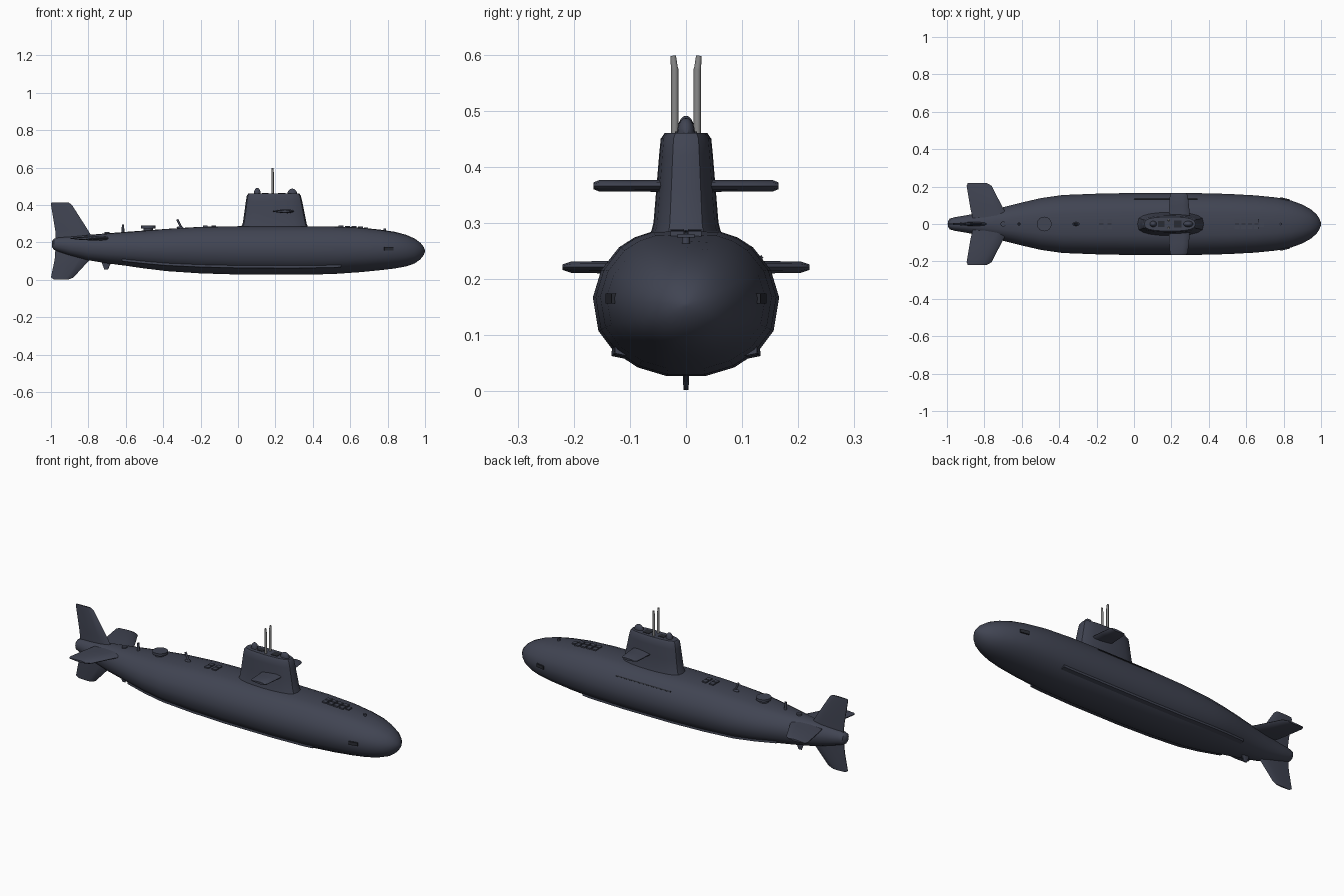
import bpy, bmesh, math
from mathutils import Vector, Matrix

if "Cube" in bpy.data.objects:
    bpy.data.objects.remove(bpy.data.objects["Cube"])


def material(name, rgb):
    m = bpy.data.materials.new(name)
    m.diffuse_color = (*rgb, 1)
    m.use_nodes = True
    m.node_tree.nodes["Principled BSDF"].inputs["Base Color"].default_value = m.diffuse_color
    return m


NAVY = material("dark blue grey", (0.052, 0.058, 0.085))
DARK = material("near black grey", (0.022, 0.024, 0.032))
METAL = material("mast grey", (0.25, 0.25, 0.25))


def finish(name, bm, mat, angle=35):
    bmesh.ops.recalc_face_normals(bm, faces=bm.faces[:])
    me = bpy.data.meshes.new(name)
    bm.to_mesh(me)
    bm.free()
    me.materials.append(mat)
    for p in me.polygons:
        p.use_smooth = True
    me.set_sharp_from_angle(angle=math.radians(angle))
    ob = bpy.data.objects.new(name, me)
    bpy.context.collection.objects.link(ob)
    return ob


def loft(name, rings, mat=NAVY, angle=35):
    bm = bmesh.new()
    vs = [[bm.verts.new(p) for p in r] for r in rings]
    n = len(rings[0])
    for a, b in zip(vs, vs[1:]):
        for i in range(n):
            j = (i + 1) % n
            bm.faces.new((a[i], a[j], b[j], b[i]))
    bm.faces.new(vs[0])
    bm.faces.new(vs[-1])
    return finish(name, bm, mat, angle)


def box(name, centre, size, mat=NAVY, turn=None):
    bm = bmesh.new()
    m = Matrix.Translation(centre) @ (turn or Matrix()) @ Matrix.Diagonal((*size, 1))
    bmesh.ops.create_cube(bm, size=1, matrix=m)
    return finish(name, bm, mat)


def rod(name, a, b, r, mat=NAVY, sides=12, r2=None):
    a, b = Vector(a), Vector(b)
    rot = (b - a).to_track_quat('Z', 'Y').to_matrix().to_4x4()
    bm = bmesh.new()
    bmesh.ops.create_cone(bm, cap_ends=True, segments=sides, radius1=r,
                          radius2=r if r2 is None else r2, depth=(b - a).length,
                          matrix=Matrix.Translation((a + b) / 2) @ rot)
    return finish(name, bm, mat)


def dome(name, centre, size, mat=NAVY):
    bm = bmesh.new()
    bmesh.ops.create_uvsphere(bm, u_segments=14, v_segments=10, radius=1,
                              matrix=Matrix.Translation(centre) @ Matrix.Diagonal((*size, 1)))
    return finish(name, bm, mat)


# Hull stations: x, top z, bottom z, half width, roundness
STATIONS = [(-0.995, .205, .175, .013, 1), (-.985, .219, .160, .029, 1), (-.96, .226, .150, .036, 1),
            (-.9, .231, .130, .046, 1), (-.8, .240, .103, .066, .8), (-.7, .248, .087, .090, .6),
            (-.6, .256, .074, .115, .4), (-.5, .263, .060, .138, .2), (-.38, .272, .046, .155, 0),
            (-.2, .283, .034, .162, 0), (0, .286, .028, .166, 0), (.3, .286, .027, .166, 0),
            (.5, .285, .030, .161, 0), (.65, .279, .040, .153, .1), (.76, .268, .050, .142, .4),
            (.84, .256, .059, .126, .7), (.9, .240, .070, .104, 1), (.945, .220, .086, .079, 1),
            (.975, .198, .108, .053, 1), (.992, .177, .130, .028, 1), (1.0, .158, .150, .005, 1)]
# Half cross-section, top to bottom, in unit coordinates
SECTION = [(0, 1), (.36, .99), (.55, .91), (.72, .77), (.91, .46), (1, .08),
           (.94, -.38), (.77, -.67), (.52, -.88), (.21, -1)]


def station(x):
    for a, b in zip(STATIONS, STATIONS[1:]):
        if x <= b[0]:
            f = (x - a[0]) / (b[0] - a[0])
            return [p + (q - p) * f for p, q in zip(a, b)]


def hull_point(x, k):
    _, top, bot, w, rnd = station(x)
    y, z = SECTION[k]
    d = math.hypot(y, z)
    y, z = y + (y / d - y) * rnd, z + (z / d - z) * rnd
    return Vector((x, y * w, (top + bot) / 2 + z * (top - bot) / 2))


def deck(x):
    return station(x)[1]


def hull_ring(x):
    half = [hull_point(x, k) for k in range(len(SECTION))]
    return half + [Vector((p.x, -p.y, p.z)) for p in reversed(half[1:])]


loft("hull", [hull_ring(s[0]) for s in STATIONS], angle=40)

# Bilge strakes following the lower hull
for side, tag in ((1, "left"), (-1, "right")):
    rings = []
    for x in (-.62, -.5, -.38, -.2, 0, .3, .5, .55):
        p = hull_point(x, 7)
        rings.append([(x, side * (p.y + dy), p.z + dz)
                      for dy, dz in ((-.02, .012), (.004, .009), (.005, -.007), (-.02, -.012))])
    loft("bilge_strake_" + tag, rings)

# Sail: stacked rounded outlines: z, aft x, front x, half width
rings = []
for z, x0, x1, w in [(.26, .012, .38, .066), (.285, .018, .373, .062), (.30, .025, .367, .058),
                     (.36, .034, .355, .053), (.42, .042, .343, .048), (.450, .047, .336, .045),
                     (.460, .055, .328, .038)]:
    ring = []
    for i in range(20):
        a = math.tau * i / 20
        c, s = math.cos(a), math.sin(a)
        ring.append(((x0 + x1) / 2 + (x1 - x0) / 2 * math.copysign(abs(c) ** .9, c),
                     w * math.copysign(abs(s) ** .6, s), z))
    rings.append(ring)
loft("sail", rings)
dome("sail_front_dome", (.29, 0, .460), (.026, .016, .027))
dome("sail_rear_dome", (.103, 0, .460), (.019, .016, .031))
box("bridge_well", (.235, 0, .4605), (.04, .04, .004), DARK)
box("sail_top_hatch", (.145, 0, .4605), (.035, .03, .004), DARK)

# Masts with slightly splayed heads
for side, tag in ((1, "left"), (-1, "right")):
    rod("mast_" + tag, (.185, side * .020, .44), (.185, side * .020, .575), .0065, METAL)
    rod("mast_head_" + tag, (.185, side * .020, .57), (.185, side * .023, .598), .0065, METAL, r2=.005)

FOIL = [(0, 0), (.06, .6), (.3, 1), (.65, .75), (1, .2)]


def fin(name, sections, place):
    """sections: span, leading x, trailing x, half thickness"""
    rings = []
    for s, le, te, t in sections:
        pts = FOIL + [(u, -v) for u, v in reversed(FOIL[1:])]
        rings.append([place(le + (te - le) * u, s, t * v) for u, v in pts])
    return loft(name, rings)


# Sail planes and stern planes on both sides
for side, tag in ((1, "left"), (-1, "right")):
    fin("sail_plane_" + tag, [(.03, .300, .185, .011), (.10, .294, .188, .010),
                              (.155, .287, .192, .010), (.165, .277, .200, .006)],
        lambda x, s, t: (x, side * s, .366 + t))
    fin("stern_plane_" + tag, [(.02, -.66, -.86, .013), (.085, -.70, -.875, .012),
                               (.205, -.762, -.895, .010), (.220, -.79, -.888, .005)],
        lambda x, s, t: (x, side * s, .221 + t))
    # bow sonar blisters and forward vents
    box("bow_blister_" + tag, (.805, side * .130, .165), (.05, .016, .018), DARK,
        Matrix.Rotation(-side * .22, 4, 'Z'))

# Rudders
fin("upper_rudder", [(.17, -.74, -.975, .014), (.245, -.79, -.975, .011), (.27, -.805, -.978, .009),
                     (.400, -.888, -1.0, .006), (.413, -.905, -.998, .004)],
    lambda x, s, t: (x, t, s))
fin("lower_rudder", [(.18, -.74, -.975, .013), (.11, -.79, -.980, .009),
                     (.012, -.880, -1.0, .005), (.002, -.905, -.985, .004)],
    lambda x, s, t: (x, t, s))
fin("belly_skeg", [(.11, -.67, -.735, .007), (.055, -.695, -.715, .004)],
    lambda x, s, t: (x, t, s))

# Deck hatches in paired rows
for i, x in enumerate((.55, .585, .62, .655, -.175, -.13)):
    for side, tag in ((1, "left"), (-1, "right")):
        box(f"deck_hatch_{i}_{tag}", (x, side * .016, deck(x) + .001), (.026, .024, .010))
    box(f"deck_hatch_seam_{i}", (x, 0, deck(x) + .001), (.022, .006, .006), DARK)
box("bow_hatch", (.685, 0, deck(.685)), (.02, .03, .010))

# Raised round fitting, posts and small deck fittings
rod("sonar_pedestal", (-.48, 0, .255), (-.48, 0, .278), .026, sides=20)
rod("sonar_disc", (-.48, 0, .275), (-.48, 0, .289), .039, sides=24)
rod("stern_post", (-.615, 0, .245), (-.615, 0, .296), .008, r2=.006)
rod("leaning_antenna", (-.302, 0, .275), (-.325, 0, .322), .006)
rod("bow_post", (.785, 0, .255), (.785, 0, .275), .007)
dome("mid_fitting", (-.31, 0, .278), (.018, .010, .008))
rod("stern_hatch", (-.7, 0, .24), (-.7, 0, .256), .014, sides=14)

# Long slot on the left shoulder
p = hull_point(.17, 3)
q = hull_point(.17, 4)
m = p.lerp(q, .45)
box("shoulder_slot", m, (.34, .006, .006), DARK,
    Matrix.Rotation(-math.atan2(p.z - q.z, q.y - p.y), 4, 'X'))
